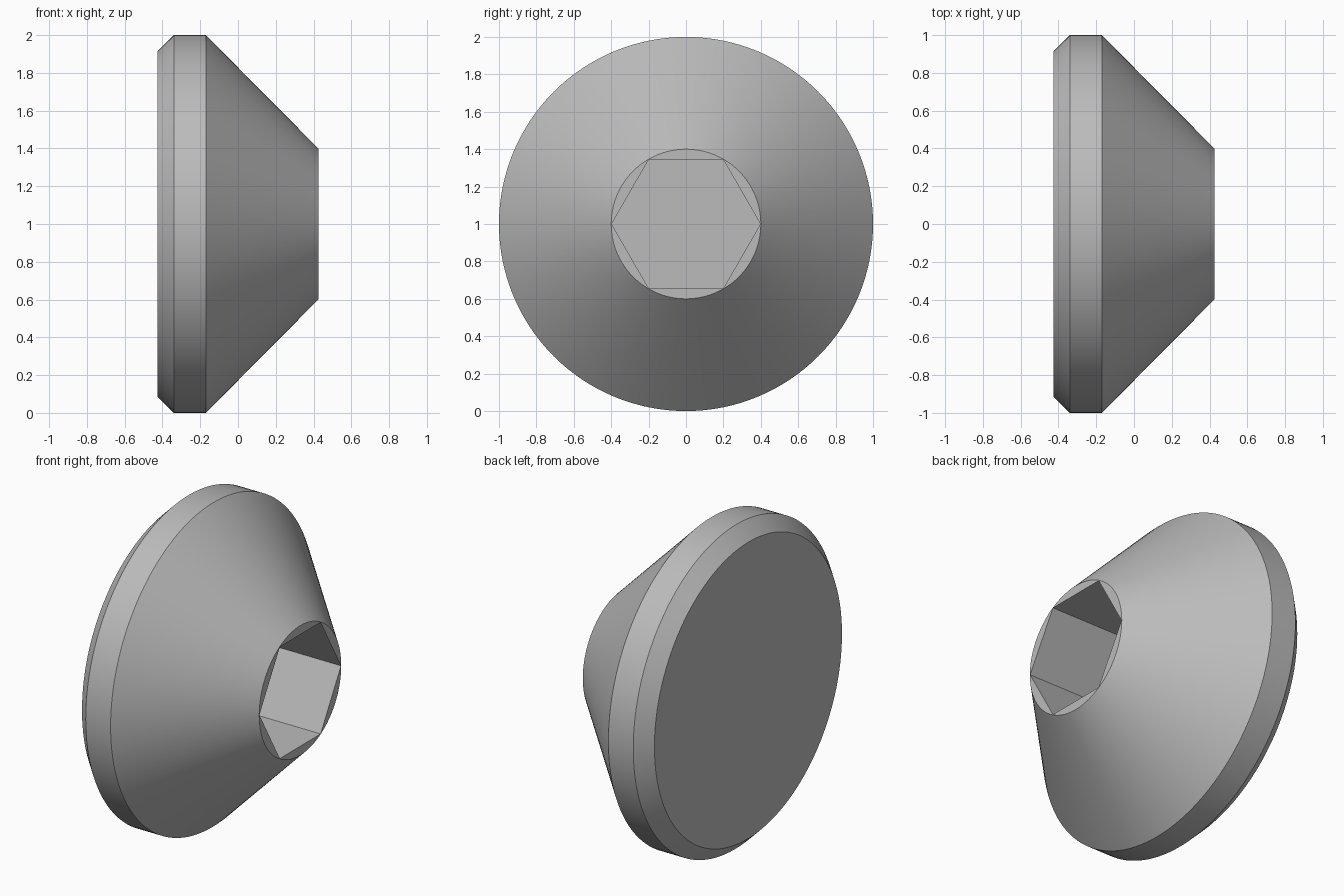
import bpy
import bmesh
import math
from mathutils import Matrix

if "Cube" in bpy.data.objects:
    bpy.data.objects.remove(bpy.data.objects["Cube"])

SEGMENTS = 128
# (x, radius) from the flat base to the small socket end
PROFILE = [(-0.425, 0.915), (-0.34, 1.0), (-0.17, 1.0), (0.425, 0.4)]
SOCKET_RADIUS = 0.398
SOCKET_DEPTH = 0.55


def lathe(name, profile, sides):
    """Closed solid turned about the x axis, resting on z = 0."""
    bm = bmesh.new()
    rings = []
    for x, r in profile:
        angles = [2 * math.pi * i / sides for i in range(sides)]
        rings.append([bm.verts.new((x, r * math.cos(a), r * math.sin(a))) for a in angles])
    for a, b in zip(rings, rings[1:]):
        for i in range(sides):
            j = (i + 1) % sides
            bm.faces.new((a[i], a[j], b[j], b[i]))
    bm.faces.new(rings[0])
    bm.faces.new(rings[-1])
    bmesh.ops.recalc_face_normals(bm, faces=bm.faces)
    bm.transform(Matrix.Translation((0, 0, 1)))
    mesh = bpy.data.meshes.new(name)
    bm.to_mesh(mesh)
    bm.free()
    obj = bpy.data.objects.new(name, mesh)
    bpy.context.collection.objects.link(obj)
    return obj


# Plain grey metal
metal = bpy.data.materials.new("grey_metal")
metal.use_nodes = True
grey = (0.5, 0.5, 0.5, 1)
metal.diffuse_color = grey
metal.node_tree.nodes["Principled BSDF"].inputs["Base Color"].default_value = grey

# Turned body: chamfered base, rim band and cone
body = lathe("conical_body", PROFILE, SEGMENTS)
body.data.materials.append(metal)

# Hexagonal socket cut into the small end
end = PROFILE[-1][0]
cutter = lathe("socket_cutter",
               [(end - SOCKET_DEPTH, SOCKET_RADIUS), (end + 0.1, SOCKET_RADIUS)], 6)
cutter.data.materials.append(metal)
cutter.hide_render = True
cut = body.modifiers.new("hex_socket", 'BOOLEAN')
cut.operation = 'DIFFERENCE'
cut.solver = 'EXACT'
cut.object = cutter

bpy.ops.object.select_all(action='DESELECT')
body.select_set(True)
bpy.context.view_layer.objects.active = body
bpy.ops.object.modifier_apply(modifier=cut.name)
bpy.data.objects.remove(cutter)
bpy.ops.object.shade_smooth_by_angle(angle=math.radians(30))
